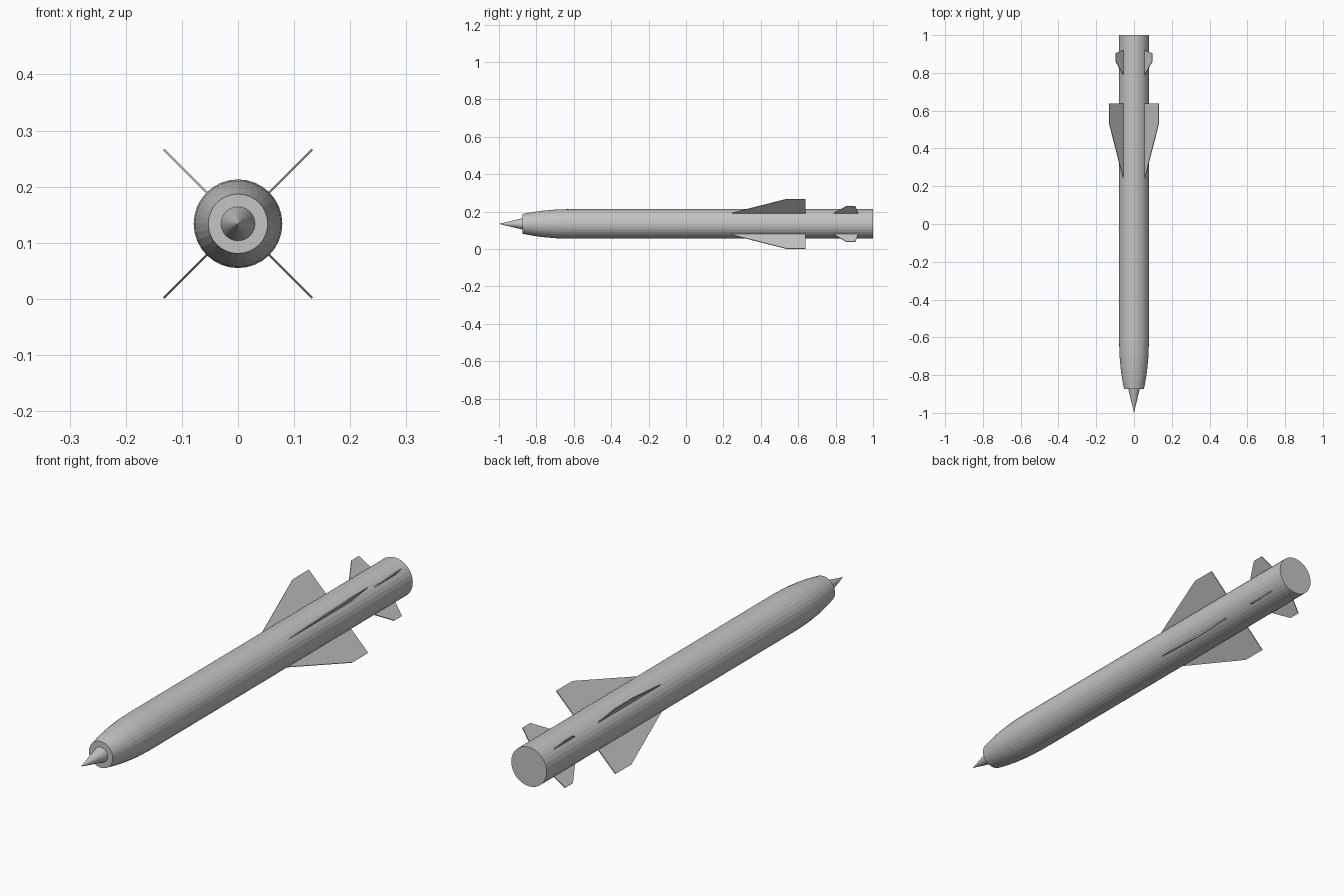
import bpy, bmesh
from math import pi, cos, sin, radians
from mathutils import Matrix, Vector

if "Cube" in bpy.data.objects:
    bpy.data.objects.remove(bpy.data.objects["Cube"], do_unlink=True)

AXIS_Z = 0.134
SIDES = 32
THICK = 0.004

grey = bpy.data.materials.new("plain_grey")
grey.use_nodes = True
colour = (0.55, 0.55, 0.55, 1)
grey.diffuse_color = colour
grey.node_tree.nodes["Principled BSDF"].inputs["Base Color"].default_value = colour


def finish(name, bm):
    bmesh.ops.recalc_face_normals(bm, faces=bm.faces)
    mesh = bpy.data.meshes.new(name)
    bm.to_mesh(mesh)
    bm.free()
    mesh.materials.append(grey)
    obj = bpy.data.objects.new(name, mesh)
    obj.location.z = AXIS_Z
    bpy.context.collection.objects.link(obj)
    return obj


def lathe(name, profile):
    """Revolve (y, radius) points around the long axis and cap the ends."""
    bm = bmesh.new()
    rings = []
    for y, r in profile:
        count = SIDES if r > 0 else 1
        rings.append([bm.verts.new((r * cos(2 * pi * i / SIDES), y, r * sin(2 * pi * i / SIDES)))
                      for i in range(count)])
    for a, b in zip(rings, rings[1:]):
        for i in range(SIDES):
            j = (i + 1) % SIDES
            if len(a) == 1:
                bm.faces.new((a[0], b[i], b[j]))
            else:
                bm.faces.new((a[i], a[j], b[j], b[i]))
    for ring in (rings[0], rings[-1]):
        if len(ring) > 1:
            bm.faces.new(ring)
    return finish(name, bm)


def fin(name, outline, angle):
    """Thin plate from (radius, y) points, turned about the long axis."""
    bm = bmesh.new()
    face = bm.faces.new([bm.verts.new((r, y, -THICK / 2)) for r, y in outline])
    out = bmesh.ops.extrude_face_region(bm, geom=[face])
    top = [v for v in out["geom"] if isinstance(v, bmesh.types.BMVert)]
    bmesh.ops.translate(bm, verts=top, vec=Vector((0, 0, THICK)))
    bm.transform(Matrix.Rotation(radians(angle), 4, 'Y'))
    return finish(name, bm)


# Body with a curved, blunt front, and the spike set into it
lathe("body", [(-0.873, 0.053), (-0.82, 0.063), (-0.77, 0.070), (-0.70, 0.0765),
               (-0.62, 0.079), (1.0, 0.079)])
lathe("nose_spike", [(-1.0, 0), (-0.87, 0.031)])

# Two sets of four fins in an X
wing = [(0.07, 0.21), (0.07, 0.638), (0.187, 0.638), (0.187, 0.537)]
tail = [(0.07, 0.777), (0.07, 0.922), (0.08, 0.92), (0.135, 0.905), (0.135, 0.858)]
corners = {"upper_left": -45, "lower_left": 45, "lower_right": 135, "upper_right": 225}
for corner, angle in corners.items():
    fin("wing_" + corner, wing, angle)
    fin("tail_fin_" + corner, tail, angle)
